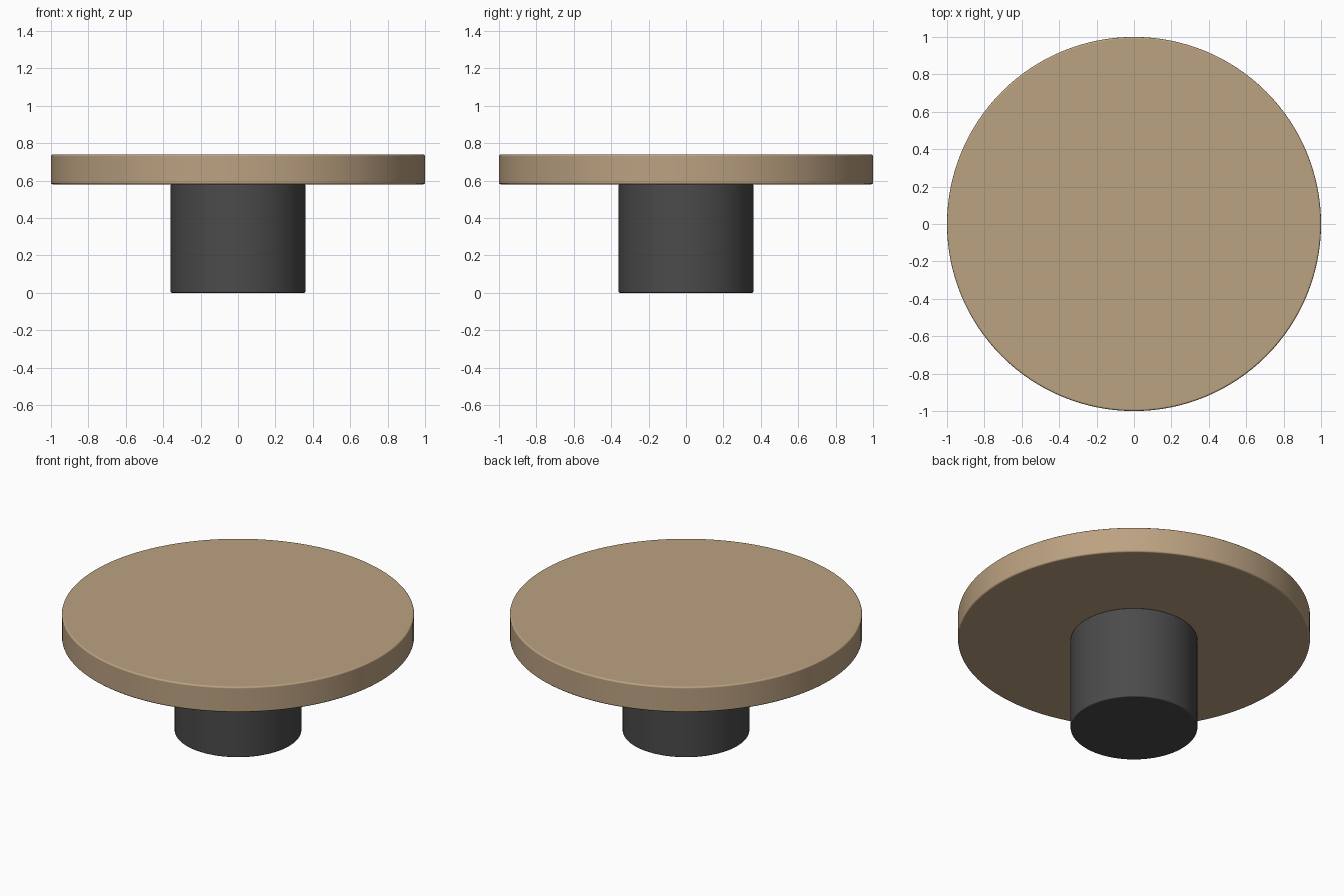
import bpy
import math

cube = bpy.data.objects.get("Cube")
if cube:
    bpy.data.objects.remove(cube, do_unlink=True)


def material(name, colour):
    mat = bpy.data.materials.new(name)
    mat.use_nodes = True
    mat.diffuse_color = colour
    bsdf = next(n for n in mat.node_tree.nodes if n.type == "BSDF_PRINCIPLED")
    bsdf.inputs["Base Color"].default_value = colour
    return mat


def rounded_disc(name, radius, bottom, top, bevel, mat):
    """Upright cylinder with softly rounded rims."""
    bpy.ops.mesh.primitive_cylinder_add(
        vertices=128, radius=radius, depth=top - bottom,
        location=(0, 0, (bottom + top) / 2))
    obj = bpy.context.object
    obj.name = name
    obj.data.materials.append(mat)
    bpy.ops.object.shade_smooth_by_angle(angle=math.radians(40))
    mod = obj.modifiers.new("rounded_rims", "BEVEL")
    mod.width = bevel
    mod.segments = 3
    mod.limit_method = "ANGLE"
    mod.angle_limit = math.radians(40)
    mod.harden_normals = True
    bpy.ops.object.modifier_apply(modifier=mod.name)
    return obj


wood = material("light_wood", (0.50, 0.36, 0.22, 1))
charcoal = material("charcoal", (0.07, 0.07, 0.07, 1))

# Round table top and the drum pedestal below it
rounded_disc("table_top", 1.0, 0.58, 0.74, 0.01, wood)
rounded_disc("pedestal", 0.36, 0.0, 0.58, 0.006, charcoal)
